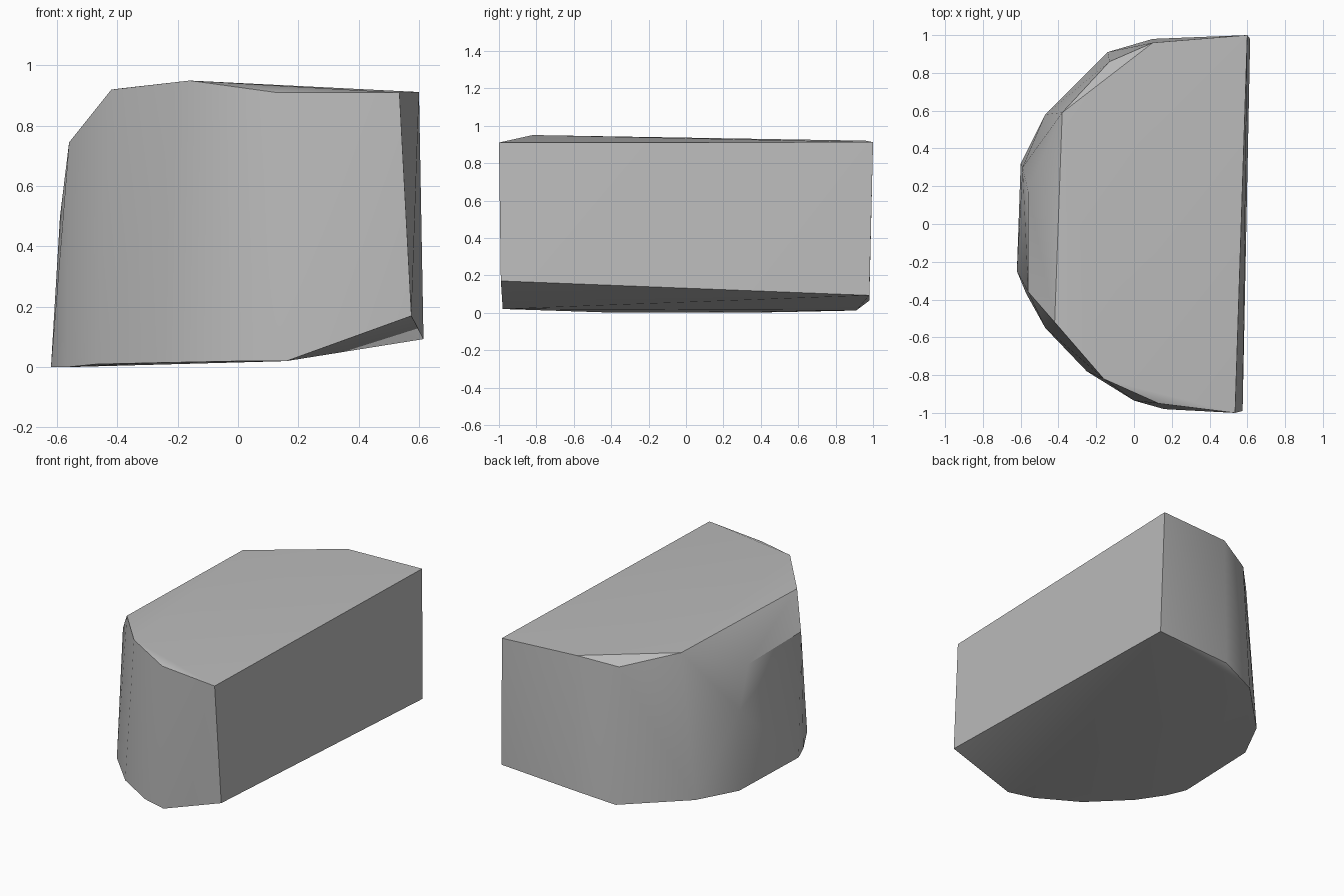
import bpy
import bmesh
import math

cube = bpy.data.objects.get("Cube")
if cube:
    bpy.data.objects.remove(cube, do_unlink=True)


def make_material(name, colour):
    mat = bpy.data.materials.new(name)
    mat.use_nodes = True
    mat.diffuse_color = colour
    mat.node_tree.nodes["Principled BSDF"].inputs["Base Color"].default_value = colour
    return mat


def hull_object(name, points, mat):
    """Wrap a closed faceted block around a set of corner points."""
    bm = bmesh.new()
    verts = [bm.verts.new(p) for p in points]
    hull = bmesh.ops.convex_hull(bm, input=verts)
    unused = [v for v in hull["geom_interior"] if isinstance(v, bmesh.types.BMVert)]
    bmesh.ops.delete(bm, geom=unused, context="VERTS")
    bmesh.ops.recalc_face_normals(bm, faces=bm.faces)
    mesh = bpy.data.meshes.new(name)
    bm.to_mesh(mesh)
    bm.free()
    mesh.materials.append(mat)
    obj = bpy.data.objects.new(name, mesh)
    bpy.context.collection.objects.link(obj)
    return obj


# Top rim, from the front of the flat side round the curved side
top_rim = [(0.535, -1, 0.91), (0.13, -0.95, 0.91), (-0.16, -0.82, 0.95),
           (-0.42, -0.52, 0.92), (-0.38, 0.59, 0.925), (-0.13, 0.86, 0.87),
           (0.1, 0.96, 0.92), (0.6, 1, 0.912)]

# Worn corners on the curved side
worn_corners = [(-0.56, -0.36, 0.745), (-0.56, 0.17, 0.74), (-0.59, 0.3, 0.5)]

# Bottom rim, raised towards the flat side
bottom_rim = [(0.575, -0.99, 0.17), (0.16, -0.98, 0.02), (0, -0.935, 0.02),
              (-0.25, -0.78, 0.015), (-0.47, -0.55, 0.01), (-0.57, -0.37, 0),
              (-0.62, -0.25, 0), (-0.6, 0.32, 0), (-0.47, 0.58, 0.005),
              (-0.14, 0.91, 0.012), (0.1, 0.98, 0.065), (0.615, 0.98, 0.093)]

stone_grey = make_material("stone grey", (0.5, 0.5, 0.5, 1))
rock = hull_object("half_round_rock", top_rim + worn_corners + bottom_rim, stone_grey)

# Soft curved side, crisp main edges
bpy.ops.object.select_all(action="DESELECT")
rock.select_set(True)
bpy.context.view_layer.objects.active = rock
bpy.ops.object.shade_smooth_by_angle(angle=math.radians(30))
